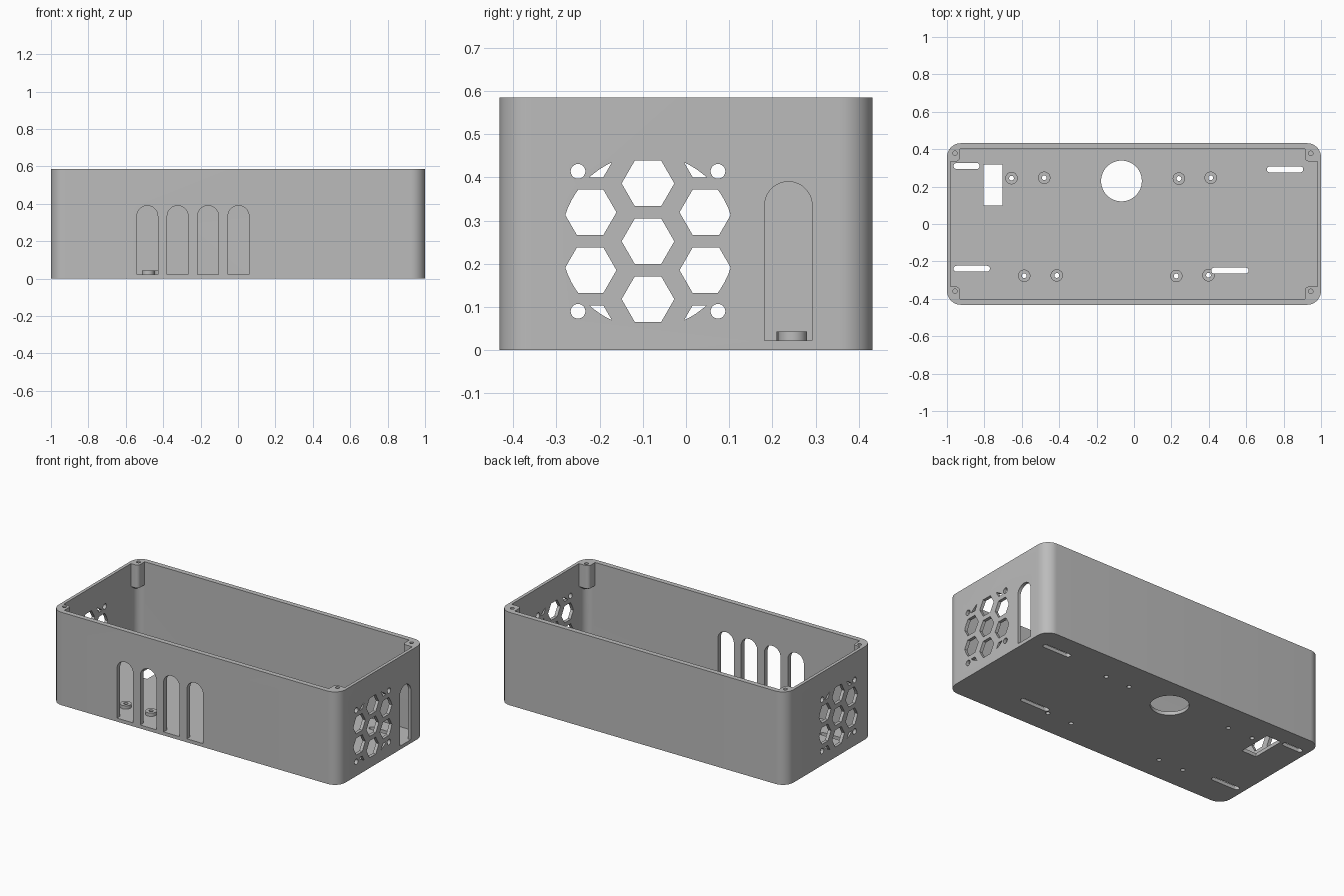
import bpy
import bmesh
from math import sin, cos, pi, radians

cube = bpy.data.objects.get("Cube")
if cube:
    bpy.data.objects.remove(cube, do_unlink=True)

grey = bpy.data.materials.new("matte grey")
grey.use_nodes = True
grey.diffuse_color = (0.5, 0.5, 0.5, 1)
grey.node_tree.nodes["Principled BSDF"].inputs["Base Color"].default_value = (0.5, 0.5, 0.5, 1)

HEIGHT, FLOOR = 0.585, 0.022


# ---- outline helpers ----
def arc(x, y, r, start=0, end=2 * pi, n=32, closed=False):
    steps = n - 1 if closed else n
    return [(x + r * cos(start + (end - start) * i / steps),
             y + r * sin(start + (end - start) * i / steps)) for i in range(n)]


def rounded_rect(x0, x1, y0, y1, r):
    centres = [(x1 - r, y1 - r), (x0 + r, y1 - r), (x0 + r, y0 + r), (x1 - r, y0 + r)]
    pts = []
    for i, (x, y) in enumerate(centres):
        pts += arc(x, y, r, i * pi / 2, (i + 1) * pi / 2, 12, True)
    return pts


def arch(x, half, bottom, top):
    return [(x - half, bottom), (x + half, bottom)] + arc(x, top - half, half, 0, pi, 20, True)


def slot(x0, x1, y, r):
    return (arc(x1 - r, y, r, -pi / 2, pi / 2, 10, True)
            + arc(x0 + r, y, r, pi / 2, 3 * pi / 2, 10, True))


# ---- solid helpers ----
def loft(bm, lower, upper, lo, hi, axis="z"):
    place = {"x": lambda u, v, w: (w, u, v),
             "y": lambda u, v, w: (u, w, v),
             "z": lambda u, v, w: (u, v, w)}[axis]
    a = [bm.verts.new(place(u, v, lo)) for u, v in lower]
    b = [bm.verts.new(place(u, v, hi)) for u, v in upper]
    bm.faces.new(a)
    bm.faces.new(b)
    for i in range(len(a)):
        j = (i + 1) % len(a)
        bm.faces.new((a[i], a[j], b[j], b[i]))


def prism(bm, pts, lo, hi, axis="z"):
    loft(bm, pts, pts, lo, hi, axis)


def make(name, bm):
    bmesh.ops.recalc_face_normals(bm, faces=bm.faces[:])
    mesh = bpy.data.meshes.new(name)
    bm.to_mesh(mesh)
    bm.free()
    mesh.materials.append(grey)
    obj = bpy.data.objects.new(name, mesh)
    bpy.context.collection.objects.link(obj)
    return obj


def activate(obj):
    bpy.ops.object.select_all(action="DESELECT")
    obj.select_set(True)
    bpy.context.view_layer.objects.active = obj


def carve(target, tool, operation="DIFFERENCE"):
    mod = target.modifiers.new("carve", "BOOLEAN")
    mod.operation = operation
    mod.solver = "EXACT"
    mod.object = tool
    activate(target)
    bpy.ops.object.modifier_apply(modifier=mod.name)
    bpy.data.objects.remove(tool, do_unlink=True)


# ---- outer block ----
bm = bmesh.new()
prism(bm, rounded_rect(-1, 1, -0.432, 0.432, 0.075), 0, HEIGHT)
enclosure = make("enclosure", bm)

# ---- cavity, leaving corner posts and floor standoffs standing ----
bm = bmesh.new()
prism(bm, rounded_rect(-0.98, 0.98, -0.4, 0.4, 0.05), FLOOR, 0.8)
cavity = make("cavity", bm)

standoffs = [(-0.655, 0.245), (-0.48, 0.247), (0.24, 0.243), (0.41, 0.247),
             (-0.587, -0.277), (-0.413, -0.275), (0.226, -0.278), (0.398, -0.274)]
bm = bmesh.new()
for x, y in standoffs:
    prism(bm, arc(x, y, 0.033), -0.05, 0.043)
for sx, inner in ((-1, 0.93), (1, 0.913)):
    for sy in (-1, 1):
        def footprint(shift):
            x, y, r = inner + shift, 0.335 + shift, 0.022
            pts = [(1.2, 0.6), (x, 0.6)] + arc(x + r, y + r, r, pi, 1.5 * pi, 8, True) + [(1.2, y)]
            return [(sx * u, sy * v) for u, v in pts]
        # straight post with a tapered foot sharing its lower outline
        n = len(footprint(0))
        rings = [[bm.verts.new((u, v, z)) for u, v in footprint(s)]
                 for s, z in ((0.07, 0.39), (0, 0.44), (0, 0.9))]
        bm.faces.new(rings[0])
        bm.faces.new(rings[-1])
        for a, b in zip(rings, rings[1:]):
            for i in range(n):
                j = (i + 1) % n
                bm.faces.new((a[i], a[j], b[j], b[i]))
carve(cavity, make("posts_and_standoffs", bm))
carve(enclosure, cavity)

# ---- honeycomb fan vents through both ends, trimmed to a circle ----
vent_y, vent_z = -0.088, 0.252
bm = bmesh.new()
for column in (-1, 0, 1):
    rows = (-1, 0, 1) if column == 0 else (-1.5, -0.5, 0.5, 1.5)
    for row in rows:
        prism(bm, arc(vent_y + column * 0.134, vent_z + row * 0.134, 0.061, n=6), -1.1, 1.1, "x")
vents = make("vents", bm)
bm = bmesh.new()
prism(bm, arc(vent_y, vent_z, 0.201, n=64), -1.2, 1.2, "x")
carve(vents, make("vent_circle", bm), "INTERSECT")
carve(enclosure, vents)

# ---- remaining openings ----
bm = bmesh.new()
for sy in (-1, 1):
    for sz in (-1, 1):
        prism(bm, arc(vent_y + sy * 0.162, vent_z + sz * 0.162, 0.017), -1.1, 1.1, "x")
for i in range(4):
    prism(bm, arch(-0.485 + i * 0.1625, 0.056, FLOOR, 0.39), -0.6, -0.34, "y")
prism(bm, arch(0.237, 0.055, FLOOR, 0.39), 0.95, 1.1, "x")
# floor holes: screws, cable opening, switch opening, mounting slots
for x, y in standoffs:
    prism(bm, arc(x, y, 0.013, n=20), -0.1, 0.055)
prism(bm, arc(-0.067, 0.23, 0.109, n=48), -0.1, 0.055)
prism(bm, [(-0.805, 0.1), (-0.703, 0.1), (-0.703, 0.317), (-0.805, 0.317)], -0.1, 0.055)
for x0, x1, y in ((-0.965, -0.825, 0.31), (0.71, 0.905, 0.292),
                  (-0.965, -0.77, -0.239), (0.413, 0.613, -0.249)):
    prism(bm, slot(x0, x1, y, 0.016), -0.1, 0.055)
# lid screw holes in the corner posts
for x in (-0.957, 0.945):
    for y in (-0.36, 0.378):
        prism(bm, arc(x, y, 0.012, n=20), 0.46, 0.7)
carve(enclosure, make("openings", bm))

activate(enclosure)
bpy.ops.object.shade_smooth_by_angle(angle=radians(30))
